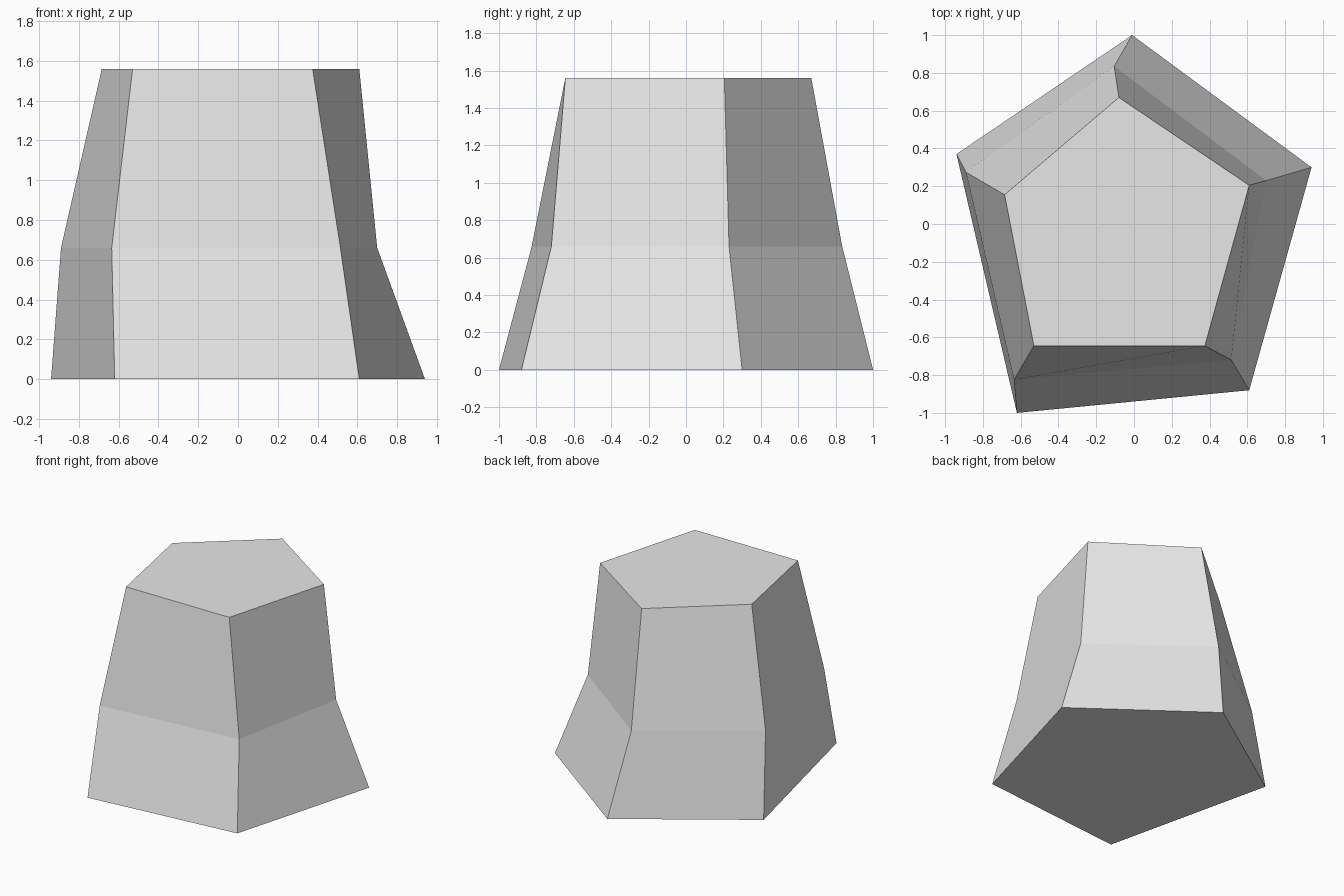
import bpy
import bmesh

cube = bpy.data.objects.get("Cube")
if cube:
    bpy.data.objects.remove(cube, do_unlink=True)

# Single flat grey
grey = bpy.data.materials.new("light_grey")
grey.use_nodes = True
grey.diffuse_color = (0.8, 0.8, 0.8, 1)
grey.node_tree.nodes["Principled BSDF"].inputs["Base Color"].default_value = (0.8, 0.8, 0.8, 1)

# Irregular pentagon outlines, counter-clockwise from the back corner
SECTIONS = [
    (0.0, [(-0.01, 1.0), (-0.94, 0.37), (-0.62, -1.0), (0.61, -0.88), (0.94, 0.30)]),
    (0.66, [(-0.105, 0.835), (-0.89, 0.275), (-0.635, -0.825), (0.515, -0.72), (0.70, 0.23)]),
    (1.56, [(-0.08, 0.67), (-0.685, 0.155), (-0.53, -0.645), (0.375, -0.645), (0.61, 0.205)]),
]


def loft(name, sections, material):
    """Skin stacked outlines into a closed, flat-shaded solid."""
    bm = bmesh.new()
    rings = [[bm.verts.new((x, y, z)) for x, y in outline] for z, outline in sections]
    for low, high in zip(rings, rings[1:]):
        for i in range(len(low)):
            j = (i + 1) % len(low)
            bm.faces.new((low[i], low[j], high[j], high[i]))
    bm.faces.new(rings[0][::-1])
    bm.faces.new(rings[-1])
    bmesh.ops.recalc_face_normals(bm, faces=bm.faces)
    mesh = bpy.data.meshes.new(name)
    bm.to_mesh(mesh)
    bm.free()
    mesh.materials.append(material)
    obj = bpy.data.objects.new(name, mesh)
    bpy.context.collection.objects.link(obj)
    return obj


# Tapered rock block with a flared foot
loft("rock_block", SECTIONS, grey)
